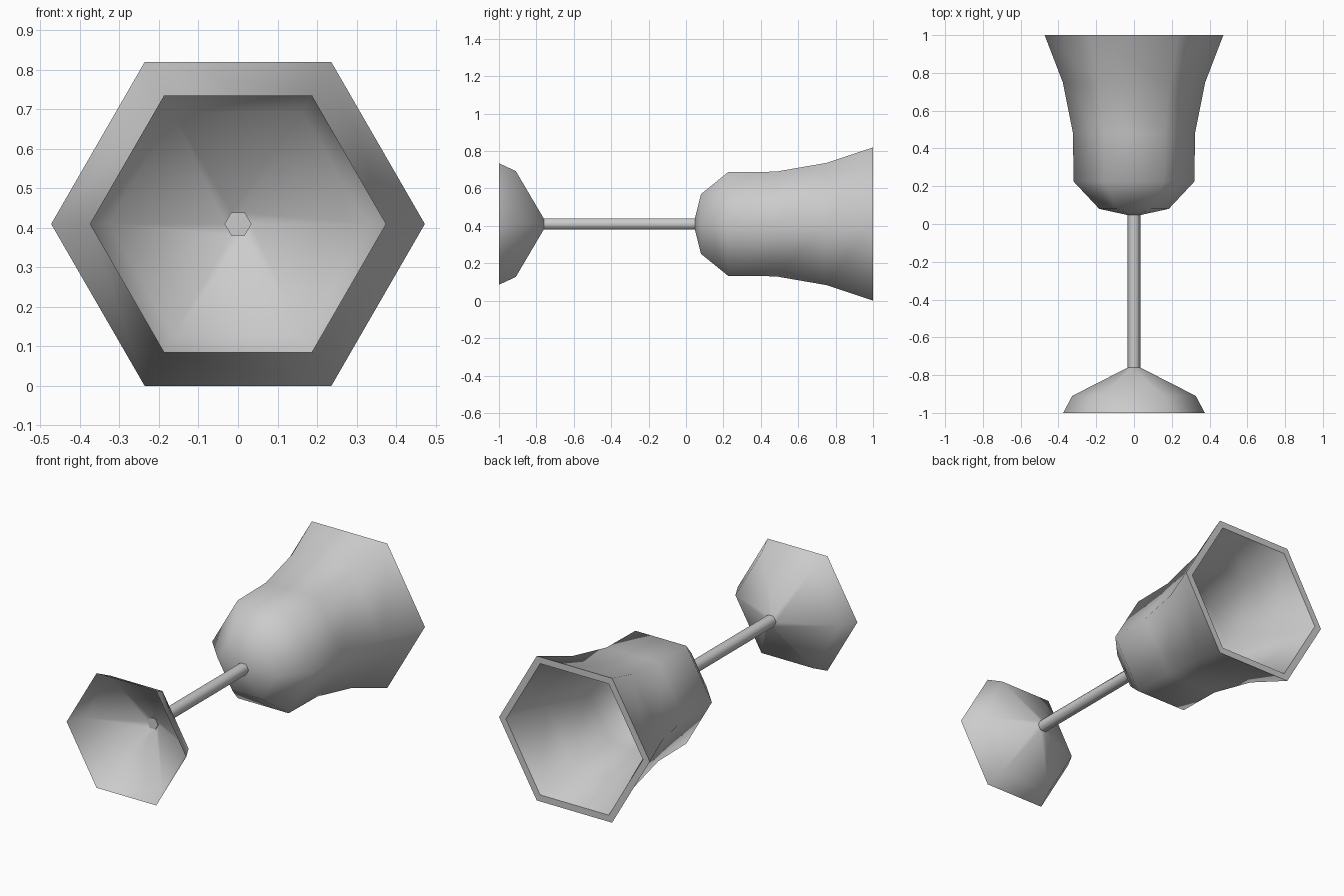
import bpy, bmesh, math

cube = bpy.data.objects.get("Cube")
if cube:
    bpy.data.objects.remove(cube, do_unlink=True)

SIDES = 6
AXIS_Z = 0.41

metal = bpy.data.materials.new("plain grey")
metal.use_nodes = True
grey = (0.6, 0.6, 0.6, 1)
metal.diffuse_color = grey
metal.node_tree.nodes["Principled BSDF"].inputs["Base Color"].default_value = grey


def lathe(name, profile):
    """Spin (radius, y) points around the lying axis; radius 0 makes a tip."""
    bm = bmesh.new()
    rings = []
    for r, y in profile:
        if r == 0:
            rings.append([bm.verts.new((0, y, AXIS_Z))] * SIDES)
        else:
            angles = [math.tau * i / SIDES for i in range(SIDES)]
            rings.append([bm.verts.new((r * math.cos(a), y, AXIS_Z + r * math.sin(a)))
                          for a in angles])
    for low, high in zip(rings, rings[1:]):
        for i in range(SIDES):
            j = (i + 1) % SIDES
            corners = [low[i], high[i], high[j], low[j]]
            bm.faces.new(list(dict.fromkeys(corners)))
    mesh = bpy.data.meshes.new(name)
    bm.to_mesh(mesh)
    bm.free()
    mesh.materials.append(metal)
    obj = bpy.data.objects.new(name, mesh)
    bpy.context.collection.objects.link(obj)
    bpy.ops.object.select_all(action='DESELECT')
    obj.select_set(True)
    bpy.context.view_layer.objects.active = obj
    bpy.ops.object.shade_smooth_by_angle(angle=math.radians(66))
    return obj


# Hollow flared foot, open at the front
lathe("foot", [(0.375, -1), (0.327, -0.91), (0.033, -0.76)])

# Thin stem with flat ends
lathe("stem", [(0, -0.765), (0.034, -0.765), (0.034, 0.05), (0, 0.05)])

# Bowl: outer wall, flat rim, then inner wall back to the bottom
lathe("bowl", [(0, 0.04), (0.184, 0.08), (0.32, 0.225), (0.323, 0.48),
               (0.377, 0.75), (0.473, 1),
               (0.43, 1), (0.337, 0.76), (0.283, 0.48), (0.28, 0.24),
               (0.165, 0.118), (0, 0.08)])
